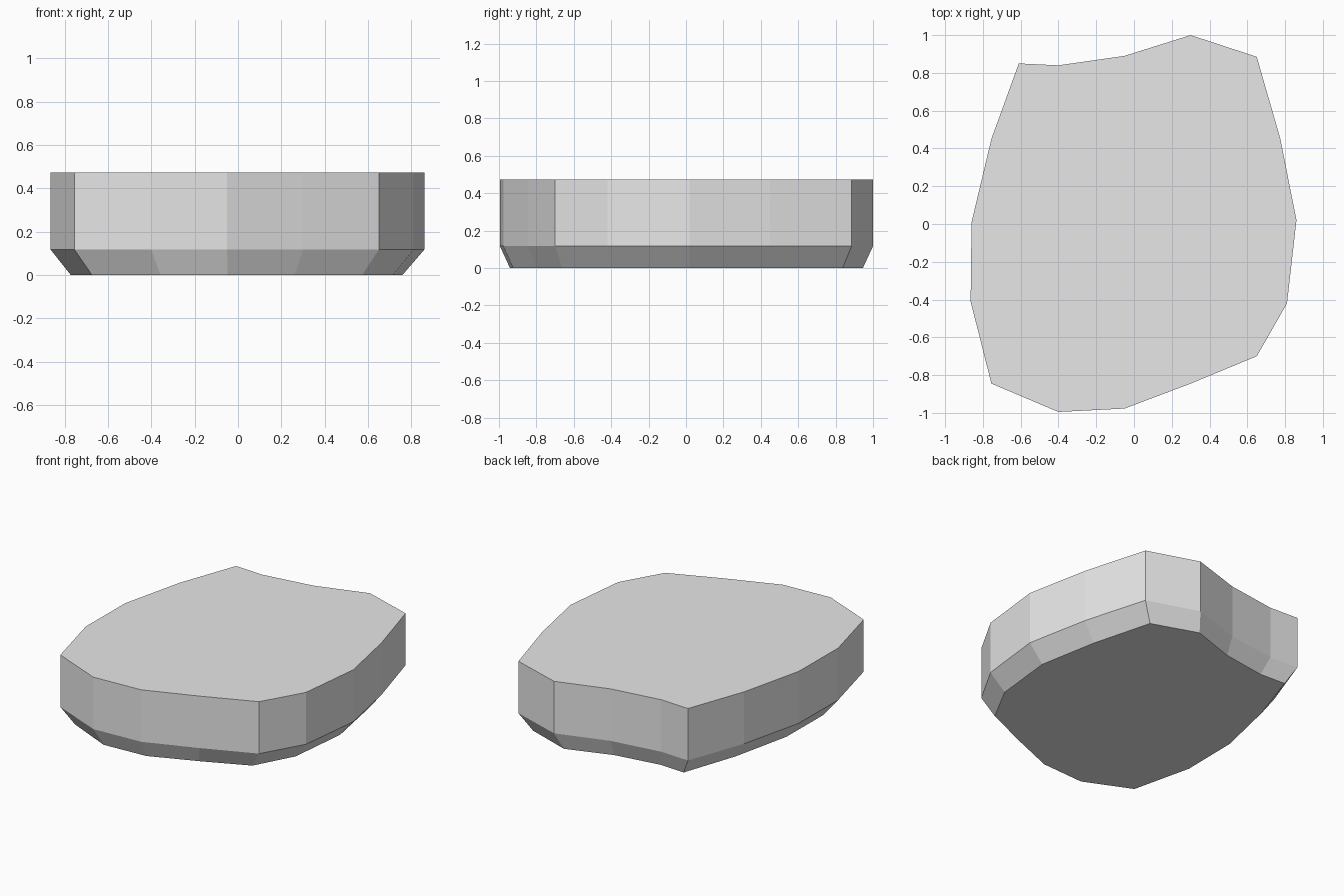
import bpy
import bmesh

cube = bpy.data.objects.get("Cube")
if cube:
    bpy.data.objects.remove(cube, do_unlink=True)

# Single stone colour
stone = bpy.data.materials.new("light_grey_stone")
stone.use_nodes = True
grey = (0.8, 0.8, 0.8, 1.0)
stone.diffuse_color = grey
stone.node_tree.nodes["Principled BSDF"].inputs["Base Color"].default_value = grey

# Irregular slab outline, counter-clockwise from the back right corner
OUTLINE = [
    (-0.61, 0.85), (-0.755, 0.45), (-0.86, 0.01), (-0.865, -0.41),
    (-0.755, -0.845), (-0.40, -0.995), (-0.05, -0.977), (0.30, -0.845),
    (0.65, -0.70), (0.81, -0.42), (0.86, 0.02), (0.775, 0.45),
    (0.65, 0.885), (0.30, 1.0), (-0.05, 0.89), (-0.40, 0.84),
]
TOP, RIM = 0.473, 0.117


def ring(bm, z, sx=1.0, sy=1.0, dx=0.0):
    return [bm.verts.new((x * sx + dx, y * sy, z)) for x, y in OUTLINE]


def bridge(bm, low, high):
    n = len(low)
    for i in range(n):
        j = (i + 1) % n
        bm.faces.new((low[i], low[j], high[j], high[i]))


# Upright walls over a tapered underside
bm = bmesh.new()
base = ring(bm, 0.0, 0.8875, 0.946, -0.004)
rim = ring(bm, RIM)
top = ring(bm, TOP)
bridge(bm, base, rim)
bridge(bm, rim, top)
bm.faces.new(top)
bm.faces.new(base[::-1])
bmesh.ops.recalc_face_normals(bm, faces=bm.faces[:])

mesh = bpy.data.meshes.new("stone_slab")
bm.to_mesh(mesh)
bm.free()
mesh.materials.append(stone)
slab = bpy.data.objects.new("stone_slab", mesh)
bpy.context.collection.objects.link(slab)
